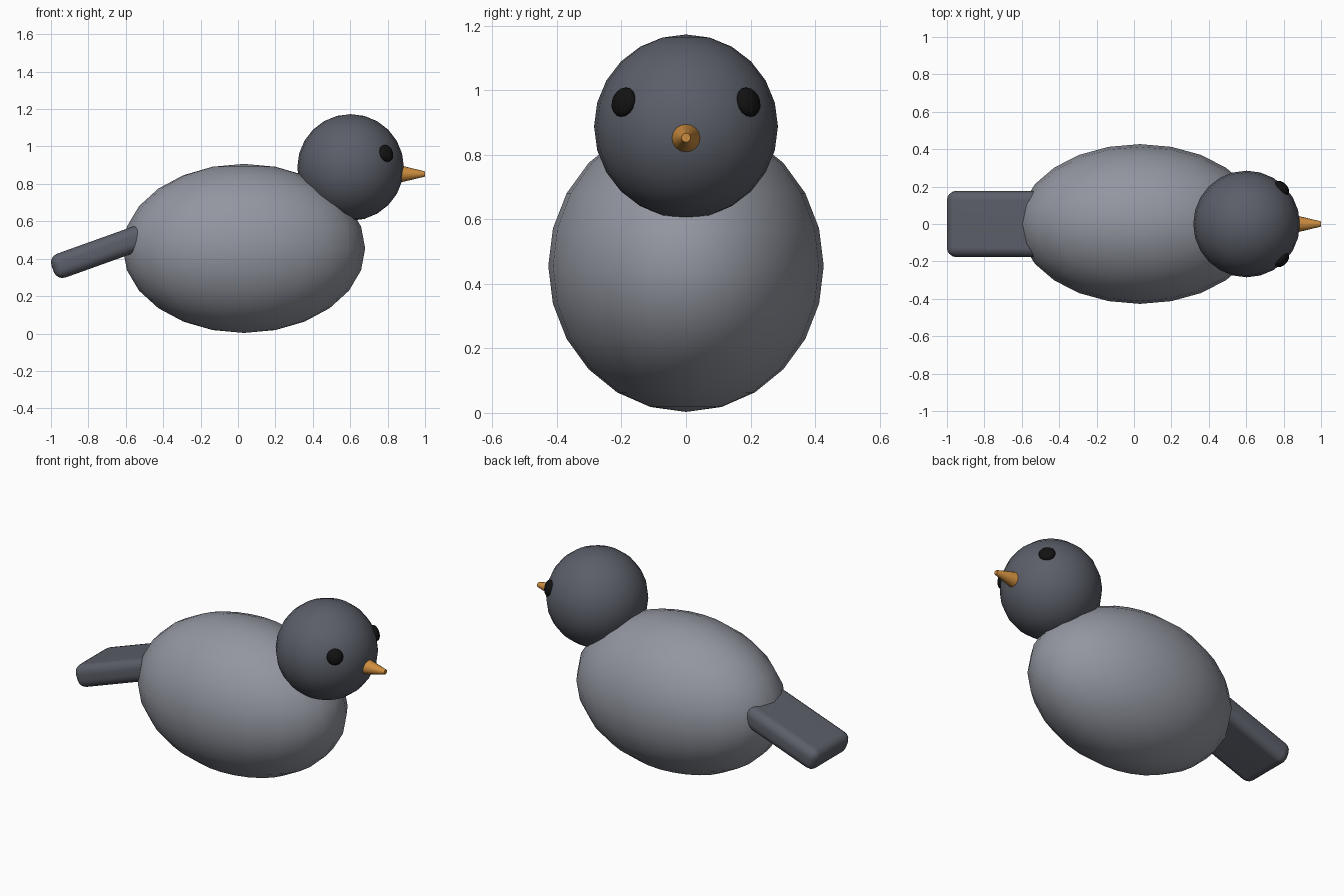
import bpy, math
from mathutils import Vector

if "Cube" in bpy.data.objects:
    bpy.data.objects.remove(bpy.data.objects["Cube"])


def material(name, rgb):
    m = bpy.data.materials.new(name)
    m.diffuse_color = (*rgb, 1)
    m.use_nodes = True
    m.node_tree.nodes["Principled BSDF"].inputs["Base Color"].default_value = m.diffuse_color
    return m


GREY = material("light grey", (0.29, 0.305, 0.35))
SLATE = material("dark slate", (0.105, 0.113, 0.14))
ORANGE = material("beak orange", (0.62, 0.27, 0.05))
BLACK = material("eye black", (0.006, 0.006, 0.006))


def finish(name, mat, angle=50):
    ob = bpy.context.object
    ob.name = name
    ob.data.materials.append(mat)
    bpy.ops.object.transform_apply(location=False, rotation=False, scale=True)
    bpy.ops.object.shade_smooth_by_angle(angle=math.radians(angle))
    return ob


def ellipsoid(name, centre, radii, mat, rot=(0, 0, 0), seg=24, rings=12):
    bpy.ops.mesh.primitive_uv_sphere_add(segments=seg, ring_count=rings, radius=1,
                                         location=centre, rotation=rot)
    bpy.context.object.scale = radii
    return finish(name, mat)


# Body and head
ellipsoid("body", (0.032, 0, 0.455), (0.648, 0.427, 0.452), GREY)
head_centre = Vector((0.602, 0, 0.888))
ellipsoid("head", head_centre, (0.285, 0.285, 0.285), SLATE)

# Eyes: flattened discs lying on the head surface
for side, label in ((-1, "right"), (1, "left")):
    d = Vector((0.19, 0.193 * side, 0.075)).normalized()
    ellipsoid(label + "_eye", head_centre + d * 0.281, (0.047, 0.047, 0.025), BLACK,
              d.to_track_quat('Z', 'Y').to_euler(), 16, 10)

# Beak: blunt cone pointing forward
bpy.ops.mesh.primitive_cone_add(vertices=16, radius1=0.05, radius2=0.014, depth=0.15,
                                location=(0.925, 0, 0.853), rotation=(0, math.pi / 2, 0))
finish("beak", ORANGE)

# Tail: rounded slab sloping down behind the body
tilt = math.radians(19.7)
bpy.ops.mesh.primitive_cube_add(size=1, location=(-0.741, 0, 0.436), rotation=(0, -tilt, 0))
tail = bpy.context.object
tail.scale = (0.532, 0.354, 0.135)
finish("tail", SLATE)
bevel = tail.modifiers.new("rounded edges", 'BEVEL')
bevel.width = 0.05
bevel.segments = 4
bpy.ops.object.shade_smooth()
normals = tail.modifiers.new("clean normals", 'WEIGHTED_NORMAL')
